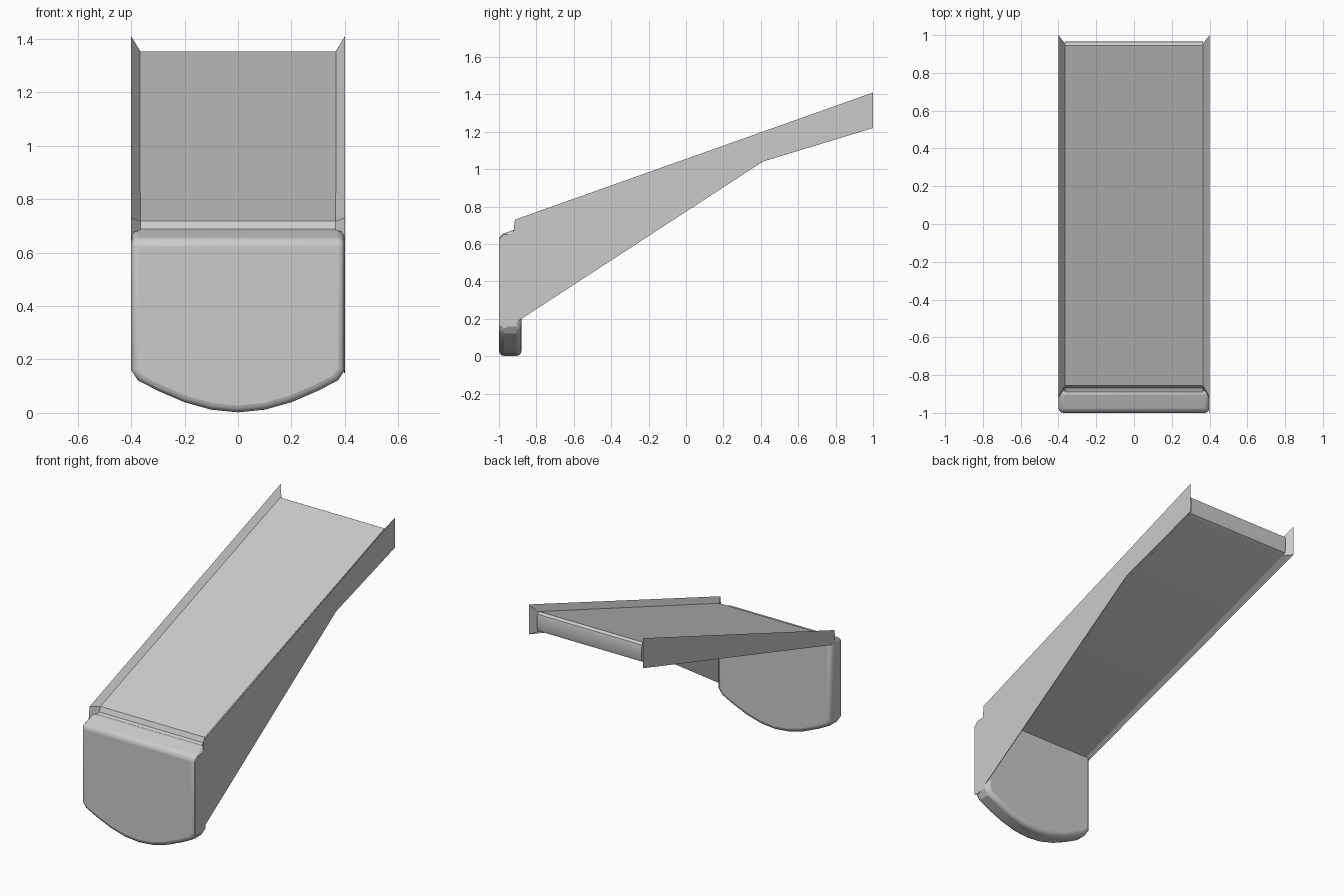
import bpy, bmesh, math

if "Cube" in bpy.data.objects:
    bpy.data.objects.remove(bpy.data.objects["Cube"])

grey = bpy.data.materials.new("light grey")
grey.diffuse_color = (0.6, 0.6, 0.6, 1)
grey.use_nodes = True
grey.node_tree.nodes["Principled BSDF"].inputs["Base Color"].default_value = grey.diffuse_color


def loft(name, rings, bevel=0.0):
    """Join matching rings of points with side faces and close both ends."""
    bm = bmesh.new()
    vs = [[bm.verts.new(p) for p in r] for r in rings]
    n = len(rings[0])
    for a, b in zip(vs, vs[1:]):
        for i in range(n):
            j = (i + 1) % n
            bm.faces.new((a[i], a[j], b[j], b[i]))
    bm.faces.new(vs[0])
    bm.faces.new(vs[-1])
    bmesh.ops.recalc_face_normals(bm, faces=bm.faces[:])
    me = bpy.data.meshes.new(name)
    bm.to_mesh(me)
    bm.free()
    me.materials.append(grey)
    ob = bpy.data.objects.new(name, me)
    bpy.context.collection.objects.link(ob)
    if bevel:
        m = ob.modifiers.new("rounding", "BEVEL")
        m.width = bevel
        m.segments = 3
        m.limit_method = "ANGLE"
        m.angle_limit = math.radians(40)
    bpy.ops.object.select_all(action="DESELECT")
    ob.select_set(True)
    bpy.context.view_layer.objects.active = ob
    bpy.ops.object.shade_smooth_by_angle(angle=math.radians(25))
    return ob


def at_x(profile, x):
    return [(x, y, z) for y, z in profile]


# Front panel: curved lower edge, top sloping up toward the ramp
half = [(0.1, 0.012), (0.2, 0.04), (0.3, 0.083), (0.375, 0.122), (0.4, 0.16)]
curve = [(-x, z) for x, z in reversed(half)] + [(0, 0.002)] + half


def panel_ring(y, top):
    return [(x, y, z) for x, z in curve + [(0.4, top), (-0.4, top)]]


loft("front_panel", [panel_ring(-1, 0.648), panel_ring(-0.88, 0.69)], 0.026)

# Ramp deck: tapered slab with softened ends
deck = [(-0.855, 0.718), (0.945, 1.353), (0.963, 1.343), (0.967, 1.325),
        (0.967, 1.26), (0.96, 1.237), (0.94, 1.226), (-0.9, 0.64),
        (-0.9, 0.675), (-0.868, 0.688)]
loft("ramp_deck", [at_x(deck, -0.366), at_x(deck, 0.366)])

# Side rails: knife-edged outside, sloping in to the deck
outer = [(-0.915, 0.73), (1, 1.41), (1, 1.22), (-0.925, 0.635)]
inner = [(-0.857, 0.717), (0.955, 1.353), (0.94, 1.227), (-0.89, 0.645)]
for side, s in (("left", -1), ("right", 1)):
    loft(side + "_rail", [at_x(outer, 0.4 * s), at_x(inner, 0.365 * s)])

# Thin side skirt, on the right only, joining the rail to the panel
skirt = [(-0.915, 0.655), (0.41, 1.04), (-0.88, 0.2), (-0.965, 0.15),
         (-1, 0.16), (-1, 0.625), (-0.975, 0.65)]
loft("right_skirt", [at_x(skirt, 0.396), at_x(skirt, 0.4)])
